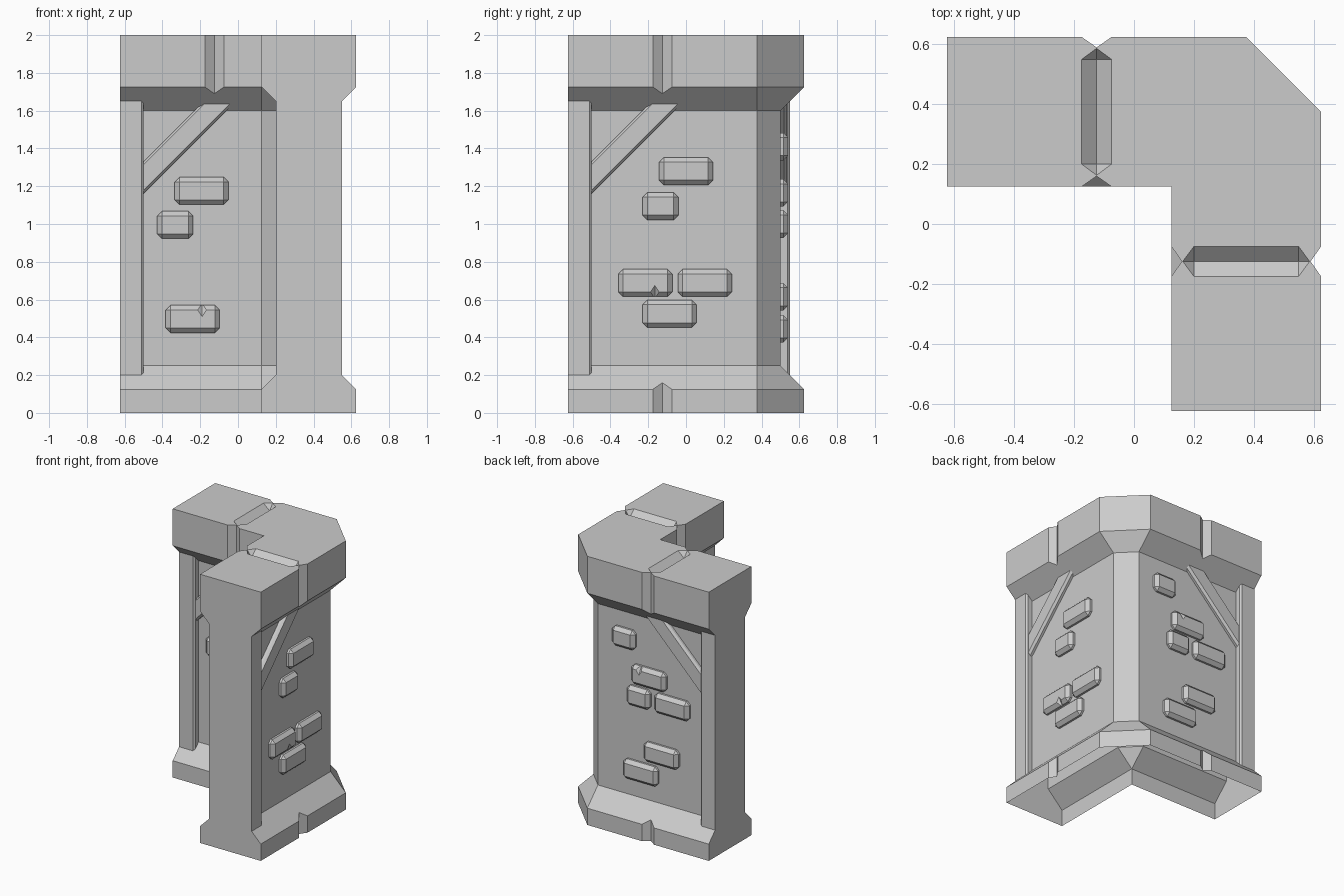
import bpy, bmesh

if "Cube" in bpy.data.objects:
    bpy.data.objects.remove(bpy.data.objects["Cube"])


def finish(name, bm):
    bmesh.ops.recalc_face_normals(bm, faces=bm.faces[:])
    me = bpy.data.meshes.new(name)
    bm.to_mesh(me)
    bm.free()
    ob = bpy.data.objects.new(name, me)
    bpy.context.collection.objects.link(ob)
    return ob


def hull(name, pts):
    """Solid convex block around a handful of points."""
    bm = bmesh.new()
    for p in pts:
        bm.verts.new(p)
    res = bmesh.ops.convex_hull(bm, input=bm.verts[:])
    junk = set(res["geom_interior"]) | set(res["geom_unused"])
    loose = [v for v in bm.verts if v in junk or not v.link_faces]
    bmesh.ops.delete(bm, geom=loose, context='VERTS')
    bmesh.ops.dissolve_limit(bm, angle_limit=0.01, verts=bm.verts[:], edges=bm.edges[:])
    return finish(name, bm)


def cut(ob, cutter):
    mod = ob.modifiers.new("cut", 'BOOLEAN')
    mod.operation = 'DIFFERENCE'
    mod.solver = 'EXACT'
    mod.object = cutter
    bpy.context.view_layer.objects.active = ob
    bpy.ops.object.modifier_apply(modifier=mod.name)
    bpy.data.objects.remove(cutter)


def place(arm, u, v, z):
    # Arm A runs along x, arm B is its mirror across the diagonal
    return (u, v, z) if arm == 'A' else (v, u, z)


def on_face(arm, side, inset, pts):
    """(u, z, d): along the wall, height, distance out of the face."""
    def v(d):
        return 0.625 - inset + d if side == 'outer' else 0.125 + inset - d
    return [place(arm, u, v(d), z) for u, z, d in pts]


# Corner wall body: base, sloped plinth, recessed wall, flared cap
E = 0.625
full = [(-E, E), (.375, E), (E, .375), (E, -E), (.125, -E), (.125, .125), (.125, .125), (-E, .125)]
wall = [(-E, .5), (.375, .5), (.5, .375), (.5, -E), (.25, -E), (.25, .125), (.125, .25), (-E, .25)]
levels = [(full, 0), (full, .125), (wall, .25), (wall, 1.6), (full, 1.725), (full, 2)]
bm = bmesh.new()
rings = [[bm.verts.new((x, y, z)) for x, y in ring] for ring, z in levels]
for a, b in zip(rings, rings[1:]):
    for i in range(8):
        j = (i + 1) % 8
        bm.faces.new((a[i], a[j], b[j], b[i]))
bm.faces.new(rings[0])
bm.faces.new(rings[-1])
bmesh.ops.remove_doubles(bm, verts=bm.verts[:], dist=1e-5)
body = finish("corner_wall", bm)

# V grooves down the cap and base faces, and pointed grooves on top
V = [(0, -.035), (-.114, .045), (.114, .045)]
for arm in 'AB':
    for side, z0, z1 in (('outer', 1.6, 2.1), ('inner', 1.6, 2.1), ('outer', -.1, .3)):
        pts = [(-.125 + u, z, d) for u, d in V for z in (z0, z1)]
        cut(body, hull("groove_cutter", on_face(arm, side, 0, pts)))
    outline = [(-.175, .2), (-.175, .55), (-.125, .587), (-.075, .55), (-.075, .2), (-.125, .163)]
    pts = [(u, v, z) for u, v in outline for z in (2, 2.05)]
    pts += [(-.125, .2, 1.955), (-.125, .55, 1.955)]
    cut(body, hull("groove_cutter", [place(arm, *p) for p in pts]))

# The underside is open
bm = bmesh.new()
bm.from_mesh(body.data)
under = [f for f in bm.faces if all(abs(v.co.z) < 1e-4 for v in f.verts)]
bmesh.ops.delete(bm, geom=under, context='FACES')
bm.to_mesh(body.data)
bm.free()

# End posts and diagonal braces on all four wall faces
post = [(-E, 0), (-E, .05), (-.512, .05), (-.5, .038), (-.5, 0)]
post_pts = [(u, z, d) for u, d in post for z in (.25 - d, 1.6 + d)]
brace_pts = [(-.5, 1.16, 0), (-.06, 1.6, 0), (-.23, 1.6, 0), (-.5, 1.33, 0),
             (-.5, 1.16, .018), (-.042, 1.618, .018), (-.212, 1.618, .018), (-.5, 1.33, .018),
             (-.5, 1.18, .035), (-.045, 1.635, .035), (-.18, 1.635, .035), (-.5, 1.315, .035)]
for arm in 'AB':
    for side in ('outer', 'inner'):
        hull(f"post_{side}_{arm}", on_face(arm, side, .125, post_pts))
        hull(f"brace_{side}_{arm}", on_face(arm, side, .125, brace_pts))


# Raised bricks with bevelled edges, some with a chip
def brick(arm, side, u, z, w, chip=None):
    a, h, b, d = w / 2, .073, .025, .04
    pts = []
    for s in (-1, 1):
        for t in (-1, 1):
            for k in (0, d - b):
                pts += [(u + s * (a - b), z + t * h, k), (u + s * a, z + t * (h - b), k)]
            pts.append((u + s * (a - b), z + t * (h - b), d))
    ob = hull(f"brick_{side}_{arm}", on_face(arm, side, .125, pts))
    if chip:
        cu, t = chip
        cz = z + t * h
        oct_pts = [(cu - .04, cz, d), (cu + .04, cz, d), (cu, cz - .06, d),
                   (cu, cz + .06, d), (cu, cz, d - .03), (cu, cz, d + .03)]
        cut(ob, hull("chip_cutter", on_face(arm, side, .125, oct_pts)))


L, S = .285, .19
inner = [(-.193, 1.175, L), (-.333, .995, S), (-.24, .497, L, (-.19, 1))]
layout = {
    ('A', 'inner'): inner,
    ('B', 'inner'): inner,
    ('B', 'outer'): [(0, 1.28, L), (-.135, 1.095, S), (-.215, .688, L, (-.165, -1)),
                     (.1, .688, L), (-.087, .525, L)],
    ('A', 'outer'): [(.152, 1.41, S), (-.055, 1.165, L, (.01, 1)), (.03, 1.0, S),
                     (-.245, 1.0, L), (-.157, .615, L), (.013, .445, L)],
}
for (arm, side), bricks in layout.items():
    for data in bricks:
        brick(arm, side, *data)
